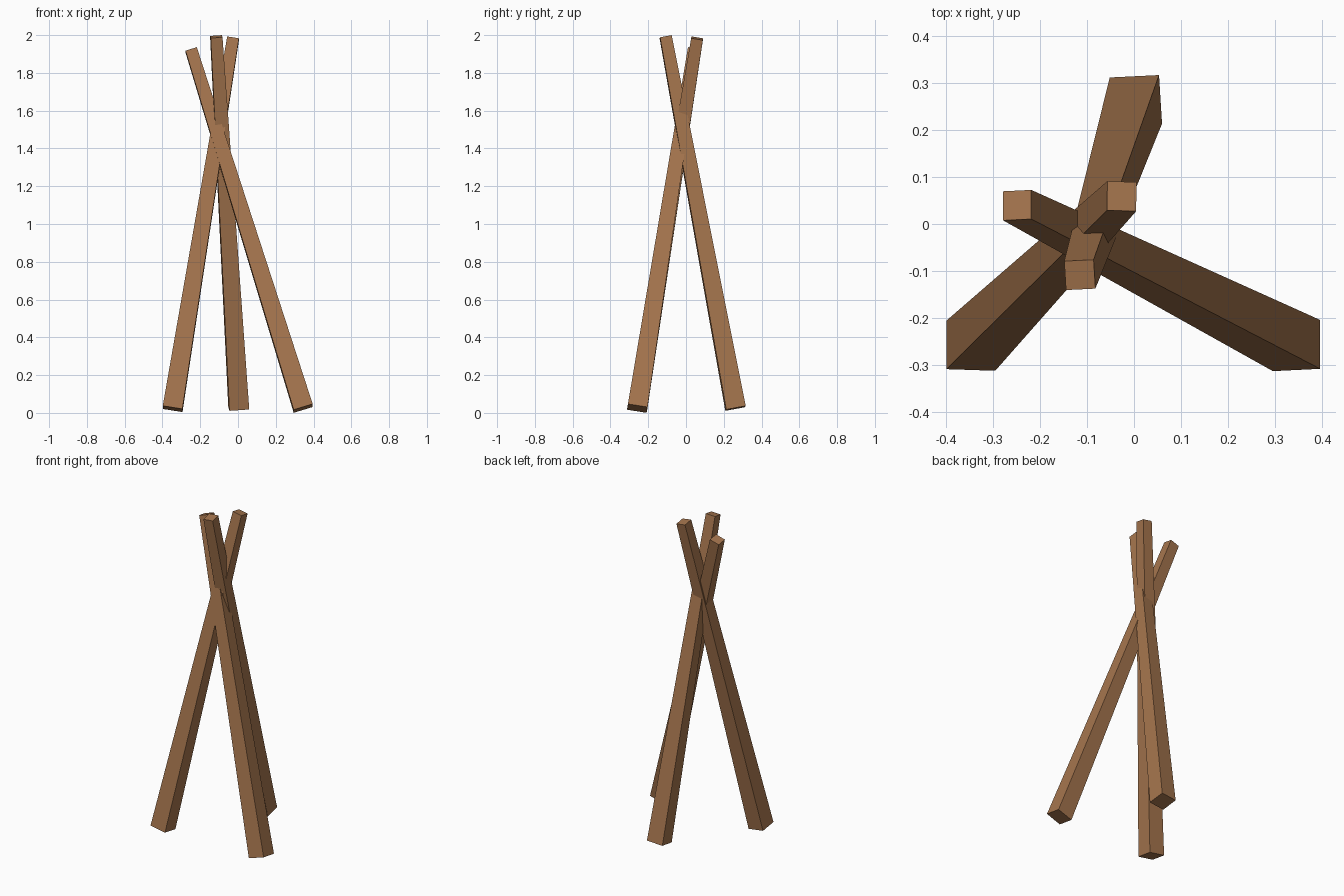
import bpy, bmesh
from mathutils import Vector, Matrix

if "Cube" in bpy.data.objects:
    bpy.data.objects.remove(bpy.data.objects["Cube"])

wood = bpy.data.materials.new("brown wood")
wood.diffuse_color = (0.37, 0.175, 0.074, 1)
wood.use_nodes = True
wood.node_tree.nodes["Principled BSDF"].inputs["Base Color"].default_value = wood.diffuse_color

FOOT, TIP = 0.105, 0.0625   # square widths at the two ends


def pole(name, foot, tip, twist):
    """Tapered square pole between two end centres."""
    a, b = Vector(foot), Vector(tip)
    d = b - a
    bm = bmesh.new()
    bmesh.ops.create_cube(bm, size=1)
    for v in bm.verts:
        w = TIP if v.co.z > 0 else FOOT
        v.co = (v.co.x * w, v.co.y * w, v.co.z * d.length)
    # smallest tilt from vertical, after a slight twist
    rot = Vector((0, 0, 1)).rotation_difference(d).to_matrix().to_4x4()
    bm.transform(Matrix.Translation((a + b) / 2) @ rot @ Matrix.Rotation(twist, 4, 'Z'))
    me = bpy.data.meshes.new(name)
    bm.to_mesh(me)
    bm.free()
    me.materials.append(wood)
    bpy.context.collection.objects.link(bpy.data.objects.new(name, me))


# Three poles crossing near the top
pole("left_pole", (-0.346, -0.258, 0.021), (-0.026, 0.059, 1.983), -0.02)
pole("right_pole", (0.345, -0.258, 0.024), (-0.248, 0.040, 1.922), 0.025)
pole("back_pole", (0.004, 0.262, 0.024), (-0.115, -0.108, 1.992), 0.055)
